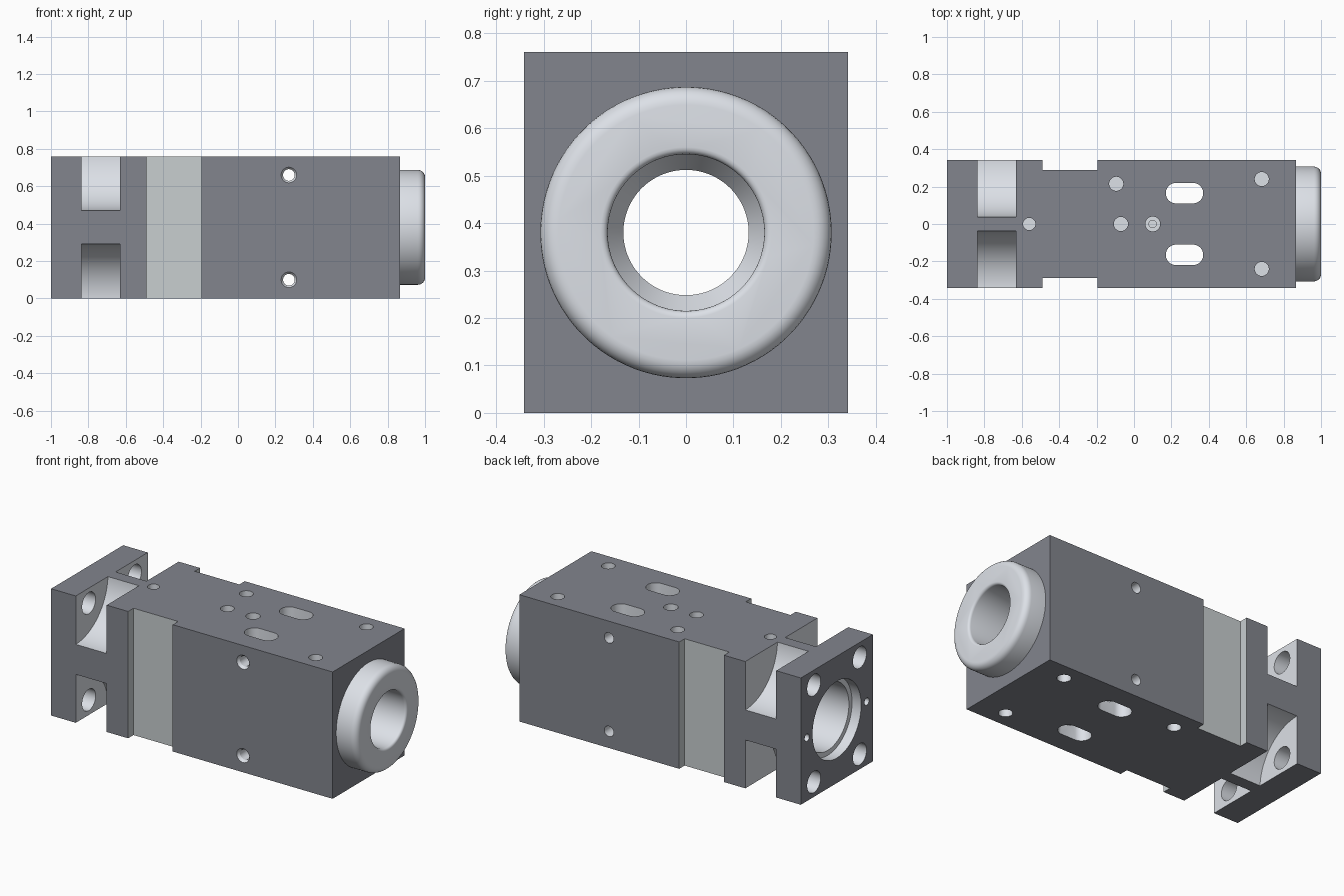
import bpy, bmesh
from math import cos, sin, pi, radians
from mathutils import Vector

if "Cube" in bpy.data.objects:
    bpy.data.objects.remove(bpy.data.objects["Cube"])

X, Y, Z = 0, 1, 2
CZ = 0.38          # height of the main bore axis
cutters = []


def material(name, color):
    m = bpy.data.materials.new(name)
    m.diffuse_color = (*color, 1)
    m.use_nodes = True
    m.node_tree.nodes["Principled BSDF"].inputs["Base Color"].default_value = m.diffuse_color
    return m


DARK = material("dark_coating", (0.225, 0.235, 0.27))
PALE = material("bare_metal", (0.72, 0.75, 0.80))
FLAT = material("milled_metal", (0.58, 0.62, 0.63))


def finish(name, bm, mat):
    bmesh.ops.recalc_face_normals(bm, faces=bm.faces[:])
    me = bpy.data.meshes.new(name)
    bm.to_mesh(me)
    bm.free()
    me.materials.append(mat)
    ob = bpy.data.objects.new(name, me)
    bpy.context.collection.objects.link(ob)
    return ob


def box(name, lo, hi, mat):
    bm = bmesh.new()
    bmesh.ops.create_cube(bm, size=1)
    for v in bm.verts:
        v.co = Vector([(a + b) / 2 + c * (b - a) for a, b, c in zip(lo, hi, v.co)])
    return finish(name, bm, mat)


def revolve(name, profile, origin, axis, n=32, stretch=0.0):
    """Solid of (position, radius) pairs along an axis; stretch makes a slot."""
    bm = bmesh.new()
    rings = []
    for t, r in profile:
        ring = []
        for k in range(n):
            a = 2 * pi * (k + 0.5) / n
            co = Vector(origin)
            co[axis] += t
            co[(axis + 1) % 3] += r * cos(a) + (stretch / 2 if cos(a) > 0 else -stretch / 2)
            co[(axis + 2) % 3] += r * sin(a)
            ring.append(bm.verts.new(co))
        rings.append(ring)
    for p, q in zip(rings, rings[1:]):
        for k in range(n):
            j = (k + 1) % n
            bm.faces.new((p[k], p[j], q[j], q[k]))
    bm.faces.new(rings[0])
    bm.faces.new(rings[-1])
    return finish(name, bm, PALE)


def boolean(target, tool, op):
    mod = target.modifiers.new(op, 'BOOLEAN')
    mod.operation, mod.object, mod.solver = op, tool, 'EXACT'
    mod.material_mode = 'TRANSFER'
    bpy.context.view_layer.objects.active = target
    bpy.ops.object.modifier_apply(modifier=mod.name)
    bpy.data.objects.remove(tool)


# Block body
body = box("housing_body", (-1, -0.341, 0), (0.866, 0.341, 0.76), DARK)

# Nose collar with a rounded outer rim
rim = [(0.962 + 0.038 * sin(a), 0.269 + 0.038 * cos(a))
       for a in [radians(15 * i) for i in range(7)]]
boolean(body, revolve("nose_collar", [(0.8, 0.307)] + rim, (0, 0, CZ), X, 96), 'UNION')

# Main bore: stepped recess at the flange, rounded mouth at the nose
mouth = [(0.985 + 0.015 * sin(a), 0.18 - 0.015 * cos(a))
         for a in [radians(22.5 * i) for i in range(5)]]
bore = [(-1.05, 0.23), (-0.94, 0.23), (-0.94, 0.2), (-0.5, 0.2), (-0.5, 0.132),
        (0.70, 0.132), (0.75, 0.165)] + mouth + [(1.05, 0.18)]
cutters.append(revolve("bore_cutter", bore, (0, 0, CZ), X, 96))

for s in (-1, 1):
    # Side grooves
    cutters.append(box("groove_cutter", (-0.49, min(s * 0.29, s * 0.4), -0.1),
                       (-0.194, max(s * 0.29, s * 0.4), 0.9), FLAT))
    # Slots through top and bottom
    cutters.append(revolve("slot_cutter", [(-0.1, 0.055), (0.9, 0.055)],
                           (0.27, s * 0.165, 0), Z, 32, 0.09))
    # Dowel holes in the flange face
    cutters.append(revolve("dowel_cutter", [(-0.05, 0.022), (0.1, 0.022)],
                           (-1, s * 0.283, CZ), X))
    # Cross holes from front to back, countersunk at the front
    cutters.append(revolve("cross_hole_cutter",
                           [(-0.346, 0.045), (-0.325, 0.031), (0.4, 0.031)],
                           (0.272, 0, CZ + s * 0.28), Y))
    for u in (-1, 1):
        # Scooped corner pockets and flange bolt holes
        cutters.append(revolve("pocket_cutter", [(-0.837, 0.305), (-0.632, 0.305)],
                               (0, s * 0.341, CZ + u * 0.395), X, 96))
        cutters.append(revolve("bolt_hole_cutter", [(-1.05, 0.064), (-0.8, 0.064)],
                               (0, s * 0.217, CZ + u * 0.29), X))

# Blind holes in the top and bottom
both = [(0.683, 0.24), (0.683, -0.24), (-0.095, 0.215)]
for x, y in both + [(-0.07, 0), (-0.56, 0)]:
    r = 0.033 if x < -0.5 else 0.038
    cutters.append(revolve("top_hole_cutter", [(0.64, r), (0.8, r)], (x, y, 0), Z))
for x, y in both:
    cutters.append(revolve("bottom_hole_cutter", [(-0.04, 0.038), (0.12, 0.038)], (x, y, 0), Z))

# Stepped port on top
cutters.append(revolve("port_cutter", [(0.62, 0.02), (0.72, 0.02), (0.72, 0.04), (0.8, 0.04)],
                       (0.1, 0, 0), Z))

for c in cutters:
    boolean(body, c, 'DIFFERENCE')

# Smooth round surfaces, sharp machined edges
bpy.ops.object.select_all(action='DESELECT')
body.select_set(True)
bpy.context.view_layer.objects.active = body
bpy.ops.object.shade_smooth_by_angle(angle=radians(30))
